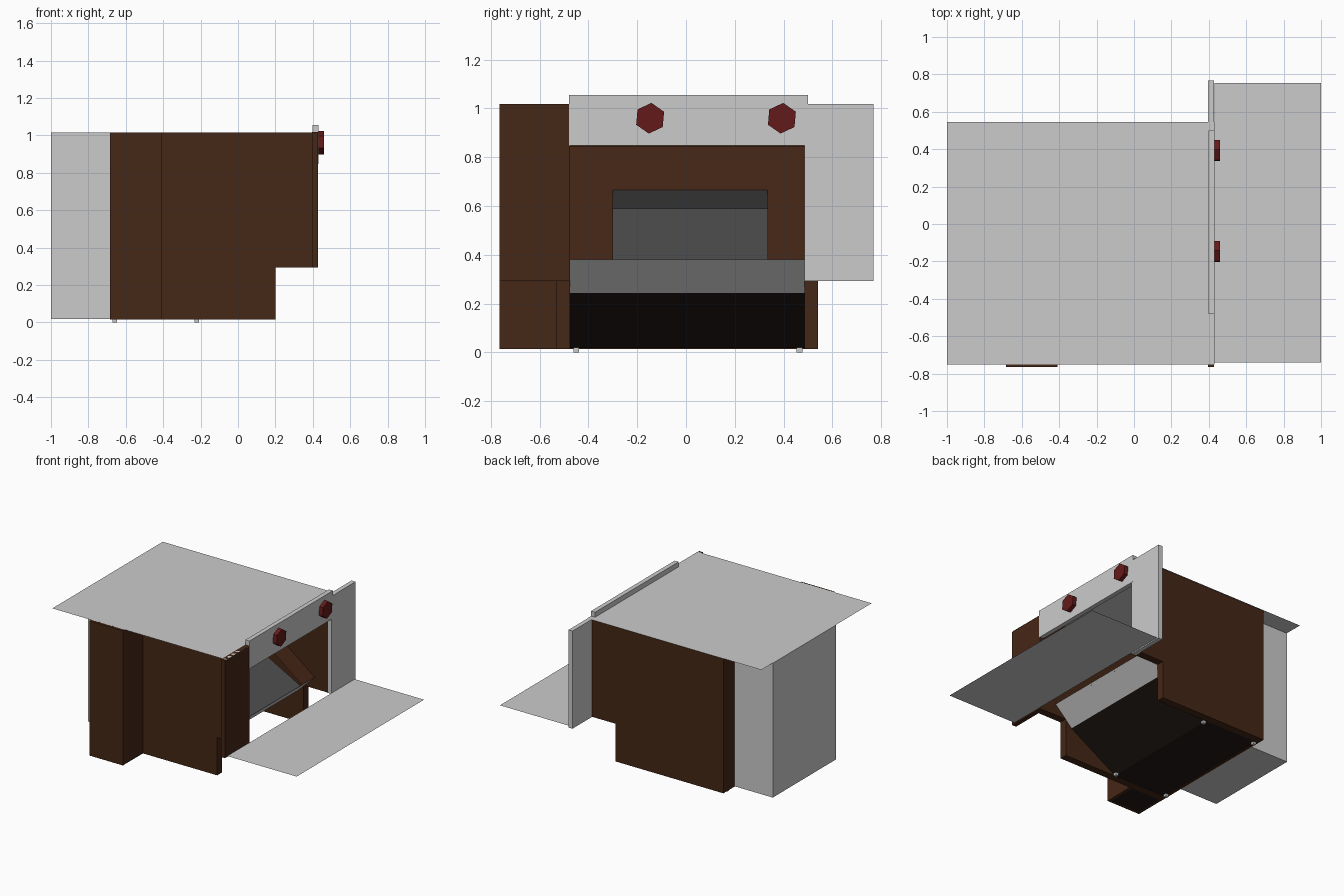
import bpy, bmesh, math

if "Cube" in bpy.data.objects:
    bpy.data.objects.remove(bpy.data.objects["Cube"])


def material(name, rgb):
    m = bpy.data.materials.new(name)
    m.diffuse_color = (*rgb, 1)
    m.use_nodes = True
    m.node_tree.nodes["Principled BSDF"].inputs["Base Color"].default_value = m.diffuse_color
    return m


WOOD = material("dark_wood", (0.06, 0.02, 0.008))
RED = material("dark_red", (0.13, 0.01, 0.01))
BLACK = material("near_black", (0.014, 0.009, 0.007))
SMOKE = material("smoky_grey", (0.08, 0.08, 0.08))


def finish(name, bm, mat):
    bmesh.ops.recalc_face_normals(bm, faces=bm.faces)
    me = bpy.data.meshes.new(name)
    bm.to_mesh(me)
    bm.free()
    ob = bpy.data.objects.new(name, me)
    bpy.context.collection.objects.link(ob)
    if mat:
        me.materials.append(mat)
    return ob


def prism(name, axis, profile, t0, t1, mat=None):
    """Extrude a 2D profile along x (profile = y,z) or y (profile = x,z)."""
    bm = bmesh.new()
    place = (lambda a, b, t: (t, a, b)) if axis == 'x' else (lambda a, b, t: (a, t, b))
    r0 = [bm.verts.new(place(a, b, t0)) for a, b in profile]
    r1 = [bm.verts.new(place(a, b, t1)) for a, b in profile]
    bm.faces.new(r0)
    bm.faces.new(r1[::-1])
    n = len(profile)
    for i in range(n):
        j = (i + 1) % n
        bm.faces.new((r0[i], r0[j], r1[j], r1[i]))
    return finish(name, bm, mat)


def box(name, x0, x1, y0, y1, z0, z1, mat=None):
    return prism(name, 'y', [(x0, z0), (x1, z0), (x1, z1), (x0, z1)], y0, y1, mat)


def sheet(name, path, y0, y1, mat=None):
    """Thin sheet following an x,z path, spanning y0 to y1."""
    bm = bmesh.new()
    rows = [[bm.verts.new((x, y, z)) for y in (y0, y1)] for x, z in path]
    for p, q in zip(rows, rows[1:]):
        bm.faces.new((p[0], p[1], q[1], q[0]))
    return finish(name, bm, mat)


# flat top and the fold-out shelf
sheet("top_sheet", [(-1, 1.018), (0.43, 1.018)], -0.75, 0.545)
sheet("shelf", [(0.43, 0.3), (1, 0.3)], -0.74, 0.755)

# notched side walls
side = [(-0.68, 0.015), (0.2, 0.015), (0.2, 0.295), (0.4, 0.295), (0.4, 1.015), (-0.68, 1.015)]
prism("front_wall", 'y', side, -0.53, -0.475, WOOD)
prism("back_wall", 'y', side, 0.485, 0.54, WOOD)
box("left_wall", -0.685, -0.665, -0.765, 0.54, 0.015, 1.015, WOOD)

# closet bulging from the front
box("closet_front", -0.68, -0.41, -0.765, -0.745, 0.015, 1.015, WOOD)
box("closet_side", -0.43, -0.41, -0.765, -0.53, 0.015, 1.015, WOOD)
box("closet_floor", -0.68, -0.41, -0.765, -0.53, 0.015, 0.025, BLACK)

# wings and header board at the opening
box("wing_front", 0.395, 0.428, -0.765, -0.475, 0.293, 1.018, WOOD)
box("wing_back", 0.395, 0.428, 0.485, 0.768, 0.293, 1.018)
box("header_board", 0.397, 0.43, -0.48, 0.5, 0.848, 1.055)

# hexagonal knobs
for i, y in enumerate((-0.147, 0.393)):
    pts = [(y + 0.063 * math.sin(math.radians(60 * k + 5)),
            0.96 + 0.063 * math.cos(math.radians(60 * k + 5))) for k in range(6)]
    prism(f"knob_{i}", 'x', pts, 0.43, 0.46, RED)

# underside: grey lip, sloping kick plate, flat floor
sheet("grey_lip", [(0.29, 0.38), (0.15, 0.243)], -0.475, 0.485)
sheet("kick_plate", [(0.15, 0.243), (-0.23, 0.018), (-0.68, 0.018)], -0.475, 0.485, BLACK)
for i, x in enumerate((-0.66, -0.22)):
    for j, y in enumerate((-0.45, 0.465)):
        box(f"foot_{i}{j}", x - 0.012, x + 0.012, y - 0.012, y + 0.012, 0, 0.02)


# sloping bezel around a recessed screen
def ramp(z):
    return (0.29 - (z - 0.38) * 1.3, z)


sheet("bezel_front", [ramp(0.38), ramp(0.845)], -0.475, -0.3, WOOD)
sheet("bezel_back", [ramp(0.38), ramp(0.845)], 0.335, 0.485, WOOD)
sheet("bezel_top", [ramp(0.665), ramp(0.845)], -0.3, 0.335, WOOD)
sheet("screen_hood", [ramp(0.665), (-0.13, 0.59)], -0.3, 0.335, SMOKE)
sheet("screen", [(-0.13, 0.59), (0.28, 0.37)], -0.3, 0.335, SMOKE)

# grey housing on the left end
box("housing_end", -1, -0.975, -0.33, 0.41, 0.018, 1.016)
box("housing_front", -0.975, -0.685, -0.33, -0.305, 0.018, 1.016)
box("housing_back", -0.975, -0.685, 0.385, 0.41, 0.018, 1.016)
box("housing_floor", -0.975, -0.685, -0.305, 0.385, 0.018, 0.03)
